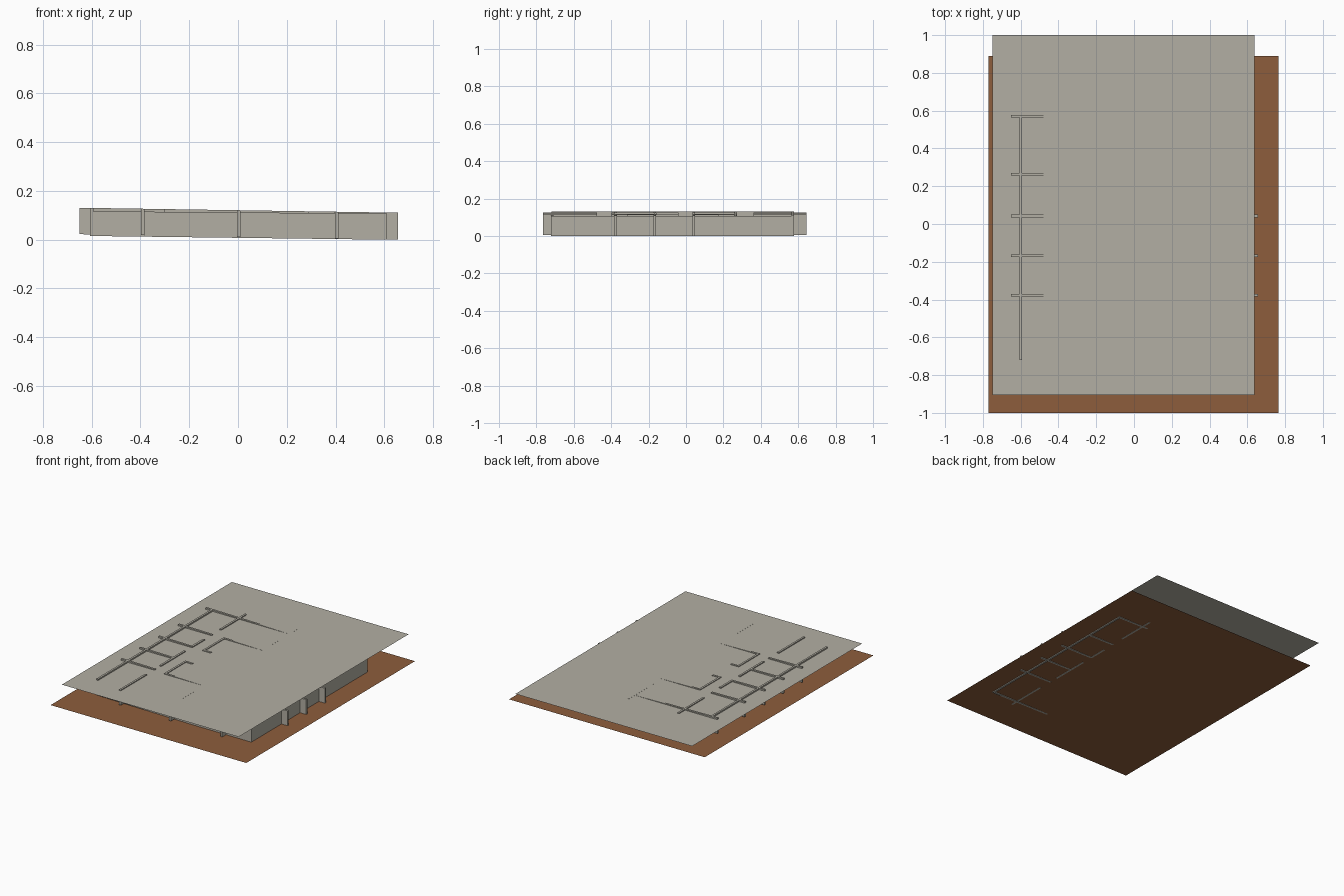
import bpy, bmesh

if "Cube" in bpy.data.objects:
    bpy.data.objects.remove(bpy.data.objects["Cube"])

def material(name, rgb):
    m = bpy.data.materials.new(name)
    m.diffuse_color = (*rgb, 1)
    m.use_nodes = True
    m.node_tree.nodes["Principled BSDF"].inputs["Base Color"].default_value = m.diffuse_color
    return m

stone = material("warm_grey", (0.45, 0.43, 0.37))
brown = material("earth_brown", (0.27, 0.11, 0.045))

def sheet(name, x0, x1, y0, y1, z, mat):
    me = bpy.data.meshes.new(name)
    me.from_pydata([(x0, y0, z), (x1, y0, z), (x1, y1, z), (x0, y1, z)], [], [(0, 1, 2, 3)])
    me.materials.append(mat)
    bpy.context.collection.objects.link(bpy.data.objects.new(name, me))

# Heights follow a slight sideways tilt: (height at x = 0, slope)
TALL = ((0.012, -0.0165), (0.121, -0.0155))
LOW = ((0.0078, -0.0125), (0.112, -0.008))
T = 0.007  # half wall thickness

def walls(name, segments, heights):
    """One object made of upright slabs along centre lines (x0, y0, x1, y1)."""
    bm = bmesh.new()
    for x0, y0, x1, y1 in segments:
        if y0 == y1:
            y0, y1 = y0 - T, y1 + T
        else:
            x0, x1 = x0 - T, x1 + T
        for v in bmesh.ops.create_cube(bm, size=1)["verts"]:
            x = x0 if v.co.x < 0 else x1
            y = y0 if v.co.y < 0 else y1
            base, slope = heights[0 if v.co.z < 0 else 1]
            v.co = (x, y, max(0, base + slope * x))
    me = bpy.data.meshes.new(name)
    bm.to_mesh(me)
    bm.free()
    me.materials.append(stone)
    bpy.context.collection.objects.link(bpy.data.objects.new(name, me))

# Ground sheet and roof sheet
sheet("ground_sheet", -0.77, 0.765, -1.0, 0.89, 0.006, brown)
sheet("roof_sheet", -0.748, 0.638, -0.905, 1.0, 0.1205, stone)

# Outer walls
walls("front_wall", [(-0.607, -0.715, 0.61, -0.715)], LOW)
walls("right_wall", [(0.603, -0.72, 0.603, 0.577)], LOW)
walls("left_wall", [(-0.6, -0.72, -0.6, 0.577)], TALL)
walls("back_wall", [(-0.65, 0.57, 0.61, 0.57)], TALL)

# Cross fins cutting through the front and back walls
fins = [(x, y0, x, y1) for x in (-0.39, 0.003, 0.405)
        for y0, y1 in ((-0.765, -0.475), (0.36, 0.645))]
walls("cross_fins", fins, TALL)

# Side rooms and their corridor walls, repeated left and right
rooms = []
for y in (0.042, -0.168, -0.377):
    rooms += [(-0.65, y, -0.385, y), (0.4, y, 0.657, y)]
rooms += [(-0.65, 0.264, -0.385, 0.264), (0.4, 0.264, 0.6, 0.264)]
for x in (-0.39, 0.402):
    rooms += [(x, -0.315, x, -0.04), (x, 0.04, x, 0.175)]
walls("side_room_walls", rooms, TALL)

# Two facing C-shaped rooms in the centre
centre = []
for back, door in ((0.267, 0.042), (-0.39, -0.165)):
    lo, hi = sorted((back, door))
    centre.append((-0.302, back, 0.29, back))
    for x, inner in ((-0.296, -0.24), (0.283, 0.227)):
        centre.append((x, lo - T, x, hi + T))
        centre.append((min(x, inner), door, max(x, inner), door))
walls("centre_room_walls", centre, TALL)
